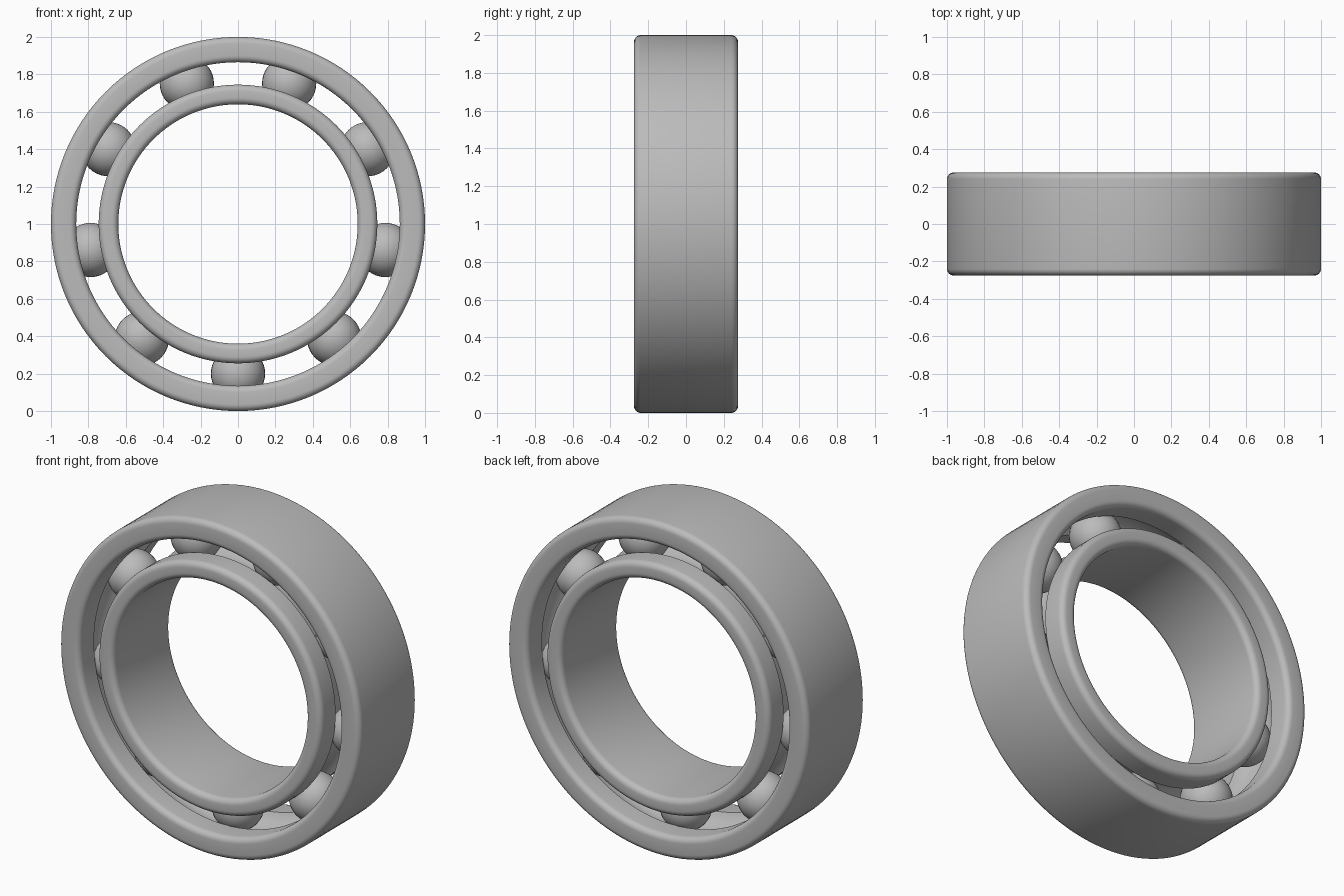
import bpy, bmesh
from math import sin, cos, asin, pi, radians
from mathutils import Vector, Matrix

cube = bpy.data.objects.get("Cube")
if cube:
    bpy.data.objects.remove(cube)

CENTRE = Vector((0, 0, 1))
HALF_WIDTH = 0.275
BALL_PATH, BALL_RADIUS, BALLS = 0.80, 0.145, 9
GROOVE = 0.148
FILLET = 0.035

steel = bpy.data.materials.new("grey_steel")
steel.use_nodes = True
colour = (0.5, 0.5, 0.5, 1)
steel.diffuse_color = colour
steel.node_tree.nodes["Principled BSDF"].inputs["Base Color"].default_value = colour


def finish(name, bm):
    mesh = bpy.data.meshes.new(name)
    bmesh.ops.recalc_face_normals(bm, faces=bm.faces)
    bm.to_mesh(mesh)
    bm.free()
    mesh.materials.append(steel)
    obj = bpy.data.objects.new(name, mesh)
    bpy.context.collection.objects.link(obj)
    bpy.ops.object.select_all(action='DESELECT')
    obj.select_set(True)
    bpy.context.view_layer.objects.active = obj
    bpy.ops.object.shade_smooth_by_angle(angle=radians(35))
    return obj


def ring(name, plain, grooved):
    """Revolve a rounded section with a ball groove in one wall."""
    side = 1 if plain > grooved else -1
    points = []

    # Rounded corners, from the grooved wall round the plain wall
    corners = [(grooved, -1, -1), (plain, 1, -1), (plain, 1, 1), (grooved, -1, 1)]
    for i, (radius, out, end) in enumerate(corners):
        start = pi + i * pi / 2
        for k in range(7):
            a = start + k * pi / 12
            r = radius - side * out * FILLET + side * FILLET * cos(a)
            points.append((r, end * (HALF_WIDTH - FILLET) + FILLET * sin(a)))

    # Groove arc that cradles the balls
    reach = asin((1 - ((grooved - BALL_PATH) / GROOVE) ** 2) ** 0.5)
    for k in range(17):
        a = reach * (1 - k / 8)
        points.append((BALL_PATH + side * GROOVE * cos(a), GROOVE * sin(a)))

    bm = bmesh.new()
    verts = [bm.verts.new(CENTRE + Vector((r, y, 0))) for r, y in points]
    edges = [bm.edges.new((v, verts[i - 1])) for i, v in enumerate(verts)]
    bmesh.ops.spin(bm, geom=verts + edges, cent=CENTRE, axis=(0, 1, 0),
                   angle=2 * pi, steps=128, use_merge=True)
    bmesh.ops.remove_doubles(bm, verts=bm.verts, dist=0.0001)
    return finish(name, bm)


# Races
ring("outer_race", 1.0, 0.865)
ring("inner_race", 0.64, 0.745)

# Rolling balls, the first at the bottom
for i in range(BALLS):
    a = -pi / 2 + i * 2 * pi / BALLS
    bm = bmesh.new()
    bmesh.ops.create_uvsphere(bm, u_segments=32, v_segments=20, radius=BALL_RADIUS)
    spot = CENTRE + BALL_PATH * Vector((cos(a), 0, sin(a)))
    bmesh.ops.translate(bm, verts=bm.verts, vec=spot)
    finish(f"ball_{i + 1}", bm)
